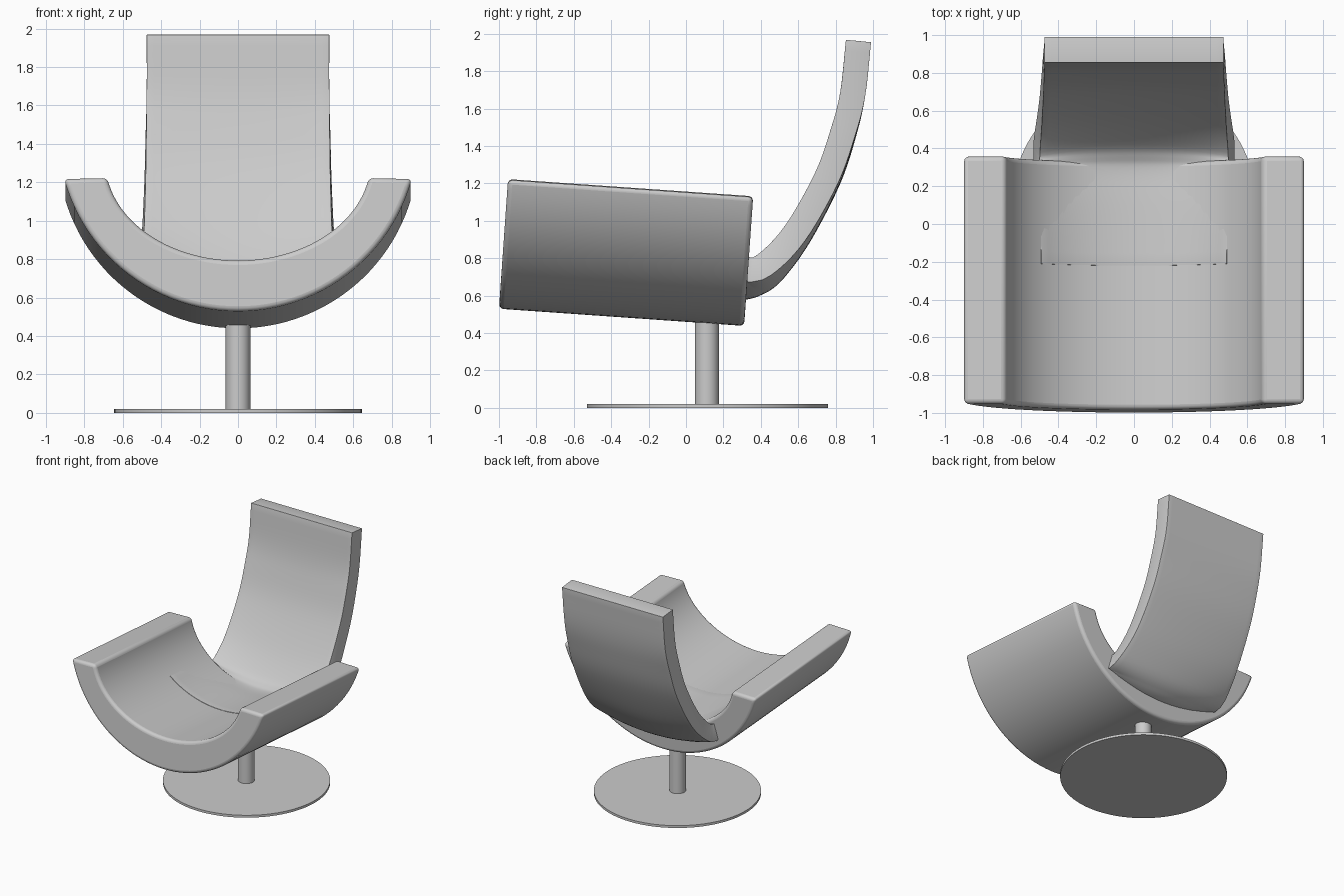
import bpy, bmesh, math
from mathutils import Vector

if "Cube" in bpy.data.objects:
    bpy.data.objects.remove(bpy.data.objects["Cube"], do_unlink=True)

grey = bpy.data.materials.new("light_grey")
grey.use_nodes = True
COLOUR = (0.6, 0.6, 0.6, 1)
grey.diffuse_color = COLOUR
grey.node_tree.nodes["Principled BSDF"].inputs["Base Color"].default_value = COLOUR


def make_object(name, bm, bevel=0, thickness=0):
    bmesh.ops.recalc_face_normals(bm, faces=bm.faces)
    mesh = bpy.data.meshes.new(name)
    bm.to_mesh(mesh)
    bm.free()
    mesh.materials.append(grey)
    ob = bpy.data.objects.new(name, mesh)
    bpy.context.collection.objects.link(ob)
    if thickness:
        mod = ob.modifiers.new("Thickness", 'SOLIDIFY')
        mod.thickness = thickness
        mod.offset = -1
    if bevel:
        mod = ob.modifiers.new("Rounded edges", 'BEVEL')
        mod.width = bevel
        mod.segments = 4
        mod.limit_method = 'ANGLE'
        mod.angle_limit = math.radians(40)
    bpy.ops.object.select_all(action='DESELECT')
    ob.select_set(True)
    bpy.context.view_layer.objects.active = ob
    bpy.ops.object.shade_smooth_by_angle(angle=math.radians(35))
    return ob


def cylinder(name, radius, z0, z1, y, sides, bevel=0):
    bm = bmesh.new()
    bmesh.ops.create_cone(bm, cap_ends=True, segments=sides, radius1=radius,
                          radius2=radius, depth=z1 - z0)
    bmesh.ops.translate(bm, verts=bm.verts, vec=(0, y, (z0 + z1) / 2))
    return make_object(name, bm, bevel)


def dish(x, a=0.69, b=0.518):
    """Height of the hollow of the seat above its lowest line."""
    return b * (1 - math.sqrt(1 - (x / a) ** 2))


# Pedestal
cylinder("base_disc", 0.645, 0, 0.02, 0.115, 96)
cylinder("pedestal_post", 0.064, 0.01, 0.52, 0.112, 48)

# Cradle seat: crescent section swept front to back, tipped backwards
N = 48
R, HALF, TOP, INNER_HALF, FLOOR = 0.938, 0.905, 0.69, 0.68, 0.265
outer_end = math.asin(HALF / R)
inner_end = math.asin(INNER_HALF / 0.69)
section = []
for i in range(N + 1):
    t = outer_end * (2 * i / N - 1)
    section.append((R * math.sin(t), R * (1 - math.cos(t))))
section[0], section[-1] = (-HALF, TOP), (HALF, TOP)
for i in range(N + 1):
    x = 0.69 * math.sin(inner_end * (1 - 2 * i / N))
    section.append((x, FLOOR + dish(x)))
bm = bmesh.new()
face = bm.faces.new([bm.verts.new((x, 0, z)) for x, z in section])
swept = bmesh.ops.extrude_face_region(bm, geom=[face])["geom"]
bmesh.ops.translate(bm, vec=(0, 1.314, 0),
                    verts=[v for v in swept if isinstance(v, bmesh.types.BMVert)])
seat = make_object("cradle_seat", bm, bevel=0.025)
seat.location = (0, -1.0, 0.53)
seat.rotation_euler.x = math.radians(-4)

# Backrest stations: y, z of the front face, half width, forward bow of the sides
stations = [
    (-0.22, 0.744, 0.490, 0.155), (0.10, 0.724, 0.495, 0.145),
    (0.28, 0.712, 0.500, 0.125), (0.35, 0.728, 0.500, 0.090),
    (0.42, 0.780, 0.498, 0.055), (0.55, 0.960, 0.488, 0.025),
    (0.70, 1.250, 0.480, 0.012), (0.78, 1.490, 0.477, 0.006),
    (0.825, 1.690, 0.475, 0), (0.855, 1.968, 0.475, 0)]


def smooth_path(points, steps):
    """Catmull-Rom curve through the points."""
    p = [Vector(q) for q in points]
    p = [2 * p[0] - p[1]] + p + [2 * p[-1] - p[-2]]
    path = []
    for a, b, c, d in zip(p, p[1:], p[2:], p[3:]):
        for k in range(steps):
            t = k / steps
            path.append(0.5 * (2 * b + (c - a) * t + (2 * a - 5 * b + 4 * c - d) * t ** 2
                               + (3 * b - a - 3 * c + d) * t ** 3))
    return path + [p[-2]]


path = smooth_path(stations, 5)
COLS = 24
bm = bmesh.new()
rows = []
for i, (y, z, half, bow) in enumerate(path):
    before, after = path[max(i - 1, 0)], path[min(i + 1, len(path) - 1)]
    along = Vector((after[0] - before[0], after[1] - before[1])).normalized()
    row = []
    for j in range(COLS + 1):
        x = half * (2 * j / COLS - 1)
        push = bow * dish(x) / dish(half)
        row.append(bm.verts.new((x, y - along.y * push, z + along.x * push)))
    rows.append(row)
for low, high in zip(rows, rows[1:]):
    for j in range(COLS):
        bm.faces.new((low[j], low[j + 1], high[j + 1], high[j]))
bm.normal_update()
back = make_object("curved_backrest", bm, bevel=0.03, thickness=0.135)
# Keep the sheet facing forward and up so that it thickens backwards
if back.data.polygons[0].normal.z < 0:
    back.data.flip_normals()
